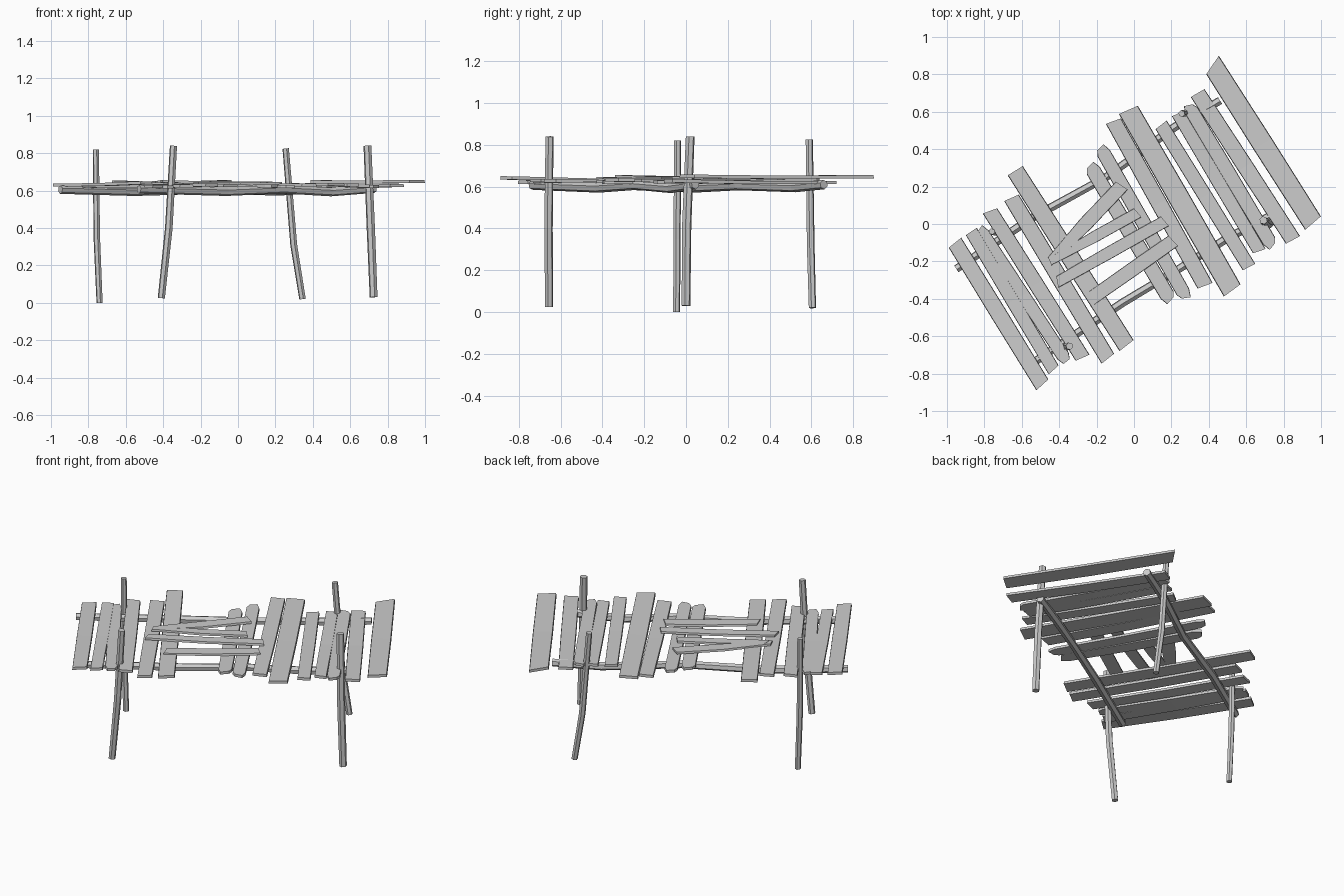
import bpy, bmesh, math, random
from mathutils import Vector

if "Cube" in bpy.data.objects:
    bpy.data.objects.remove(bpy.data.objects["Cube"])

random.seed(4)
UP = Vector((0, 0, 1))


def finish(bm, name):
    bmesh.ops.recalc_face_normals(bm, faces=bm.faces)
    me = bpy.data.meshes.new(name)
    bm.to_mesh(me)
    bm.free()
    ob = bpy.data.objects.new(name, me)
    bpy.context.collection.objects.link(ob)
    return ob


def loft(rings, name):
    """Skin a list of point rings and cap both ends."""
    bm = bmesh.new()
    vs = [[bm.verts.new(p) for p in r] for r in rings]
    n = len(vs[0])
    for a, b in zip(vs, vs[1:]):
        for i in range(n):
            j = (i + 1) % n
            bm.faces.new((a[i], a[j], b[j], b[i]))
    bm.faces.new(vs[0])
    bm.faces.new(vs[-1])
    return finish(bm, name)


def plank(name, a, b, width, skew=(0, 0), thick=0.016, taper=1.0, clip=0.0):
    """Rough board from a to b: slanted ends, slight sag, optional clipped end."""
    a, b = Vector(a), Vector(b)
    d = (b - a).normalized()
    side = UP.cross(d).normalized()
    stations = [(0, taper), (0.5, 1.04), (1, 1)]
    if clip:
        stations = [(0, 0.6), (clip, 1), (0.5, 1.04), (1 - clip, 1), (1, 0.6)]
    rings = []
    for t, s in stations:
        c = a.lerp(b, t) - UP * (0.004 * math.sin(math.pi * t))
        sk = skew[0] if t == 0 else skew[1] if t == 1 else 0
        h = side * (width * s / 2) + d * sk
        v = UP * (thick / 2)
        rings.append([c - h - v, c + h - v, c + h * 0.94 + v, c - h * 0.94 + v])
    return loft(rings, name)


def pole(name, pts, r, sides=6):
    """Slightly bent faceted pole through a few points."""
    pts = [Vector(p) for p in pts]
    d = (pts[-1] - pts[0]).normalized()
    u = d.orthogonal().normalized()
    w = d.cross(u)
    rings = []
    for i, p in enumerate(pts):
        rr = r * (1 if i % 2 else 0.94)
        rings.append([p + (u * math.cos(k) + w * math.sin(k)) * rr
                      for k in (2 * math.pi * s / sides for s in range(sides))])
    return loft(rings, name)


# posts
pole("post_left", [(-.74, -.045, 0), (-.755, -.043, .35), (-.76, -.04, .82)], .018)
pole("post_front", [(-.41, -.655, .025), (-.37, -.658, .4), (-.345, -.653, .84)], .021)
pole("post_back", [(.345, .605, .02), (.298, .597, .31), (.255, .59, .825)], .019)
pole("post_right", [(.725, 0, .03), (.71, .003, .4), (.692, .02, .84)], .023)

# rails under the deck
pole("rail_back", [(-.95, -.24, .605), (-.55, .03, .595), (-.15, .25, .605),
                   (.22, .52, .597), (.46, .66, .61)], .024)
pole("rail_front", [(-.53, -.735, .607), (-.06, -.42, .595), (.24, -.24, .607),
                    (.50, -.075, .593), (.73, .045, .61)], .024)

# deck boards: x, y of back end, x, y of front end, width, z back, z front
boards = [
    (-.957, -.10, -.49, -.86, .085, .630, .642),
    (-.87, -.04, -.43, -.78, .07, .628, .622),
    (-.825, -.025, -.36, -.735, .07, .625, .620),
    (-.77, .07, -.275, -.715, .08, .632, .625),
    (-.655, .14, -.14, -.72, .085, .630, .630),
    (-.635, .285, -.04, -.65, .095, .645, .628),
    (-.235, .315, .195, -.41, .08, .625, .625),
    (-.18, .41, .28, -.395, .075, .630, .622),
    (-.11, .55, .38, -.33, .085, .636, .630),
    (-.03, .61, .525, -.355, .11, .630, .634),
    (.145, .53, .615, -.23, .075, .625, .630),
    (.235, .59, .67, -.145, .07, .628, .624),
    (.29, .635, .74, -.12, .075, .632, .622),
    (.34, .70, .85, -.085, .085, .620, .628),
    (.42, .85, .957, .005, .11, .648, .650),
]
for i, (x1, y1, x2, y2, w, z1, z2) in enumerate(boards):
    last = i == len(boards) - 1
    skew = (-.024, -.008) if last else (random.uniform(-.01, .01), random.uniform(-.01, .01))
    plank(f"deck_board_{i + 1}", (x1, y1, z1), (x2, y2, z2), w, skew,
          clip=.04 if i in (2, 6, 7, 12) else 0)

# loose boards lying across the gap
loose = [
    (-.45, -.20, -.065, .205, .075, .646, .650, .6),
    (-.43, -.19, .02, .06, .06, .648, .640, .7),
    (-.41, -.31, .165, .015, .065, .650, .644, .9),
    (-.225, -.395, .21, -.09, .075, .640, .640, 1),
]
for i, (x1, y1, x2, y2, w, z1, z2, tp) in enumerate(loose):
    plank(f"loose_board_{i + 1}", (x1, y1, z1), (x2, y2, z2), w, (.01, -.006), .012, tp)
